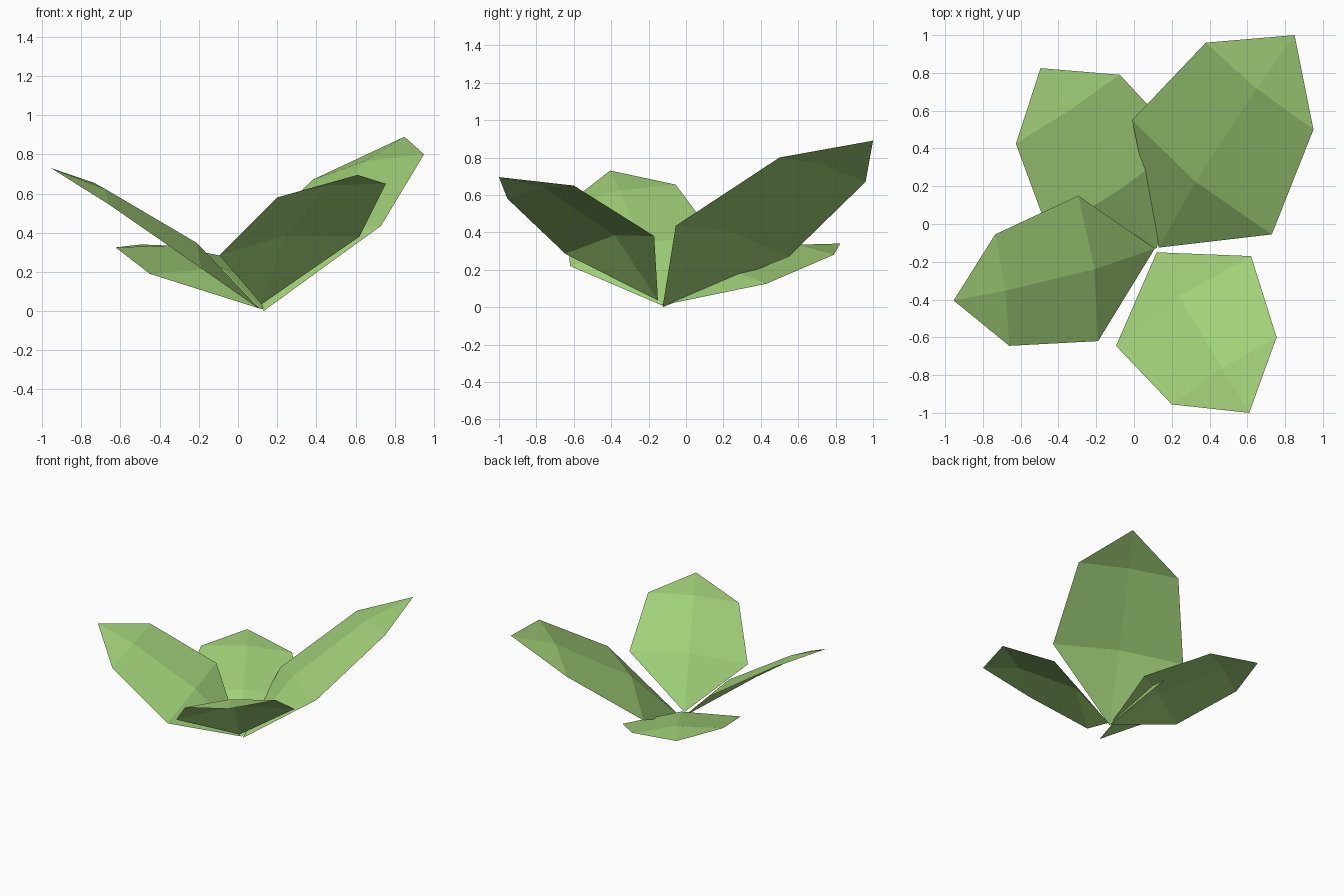
import bpy
from mathutils import Vector

if "Cube" in bpy.data.objects:
    bpy.data.objects.remove(bpy.data.objects["Cube"])

green = bpy.data.materials.new("leaf green")
green.diffuse_color = (0.36, 0.64, 0.19, 1)
green.use_nodes = True
green.node_tree.nodes["Principled BSDF"].inputs["Base Color"].default_value = green.diffuse_color


def leaf(name, base, side1, side2, tip):
    """Folded leaf: base point, two left/right pairs, tip; the midrib is raised."""
    base, tip = Vector(base), Vector(tip)
    l1, r1 = map(Vector, side1)
    l2, r2 = map(Vector, side2)
    up = (r1 - l1).cross(tip - base).normalized()
    if up.z < 0:
        up.negate()
    m1 = (l1 + r1) / 2 + up * 0.073 * (r1 - l1).length
    m2 = (l2 + r2) / 2 + up * 0.05 * (r2 - l2).length
    verts = [base, l1, m1, r1, l2, m2, r2, tip]
    faces = [(0, 2, 1), (0, 3, 2), (1, 2, 5, 4), (2, 3, 6, 5), (4, 5, 7), (5, 6, 7)]
    mesh = bpy.data.meshes.new(name)
    mesh.from_pydata(verts, [], faces)
    mesh.materials.append(green)
    mesh.update()
    # upper side faces the sky
    if sum(p.normal.z for p in mesh.polygons) < 0:
        mesh.flip_normals()
    obj = bpy.data.objects.new(name, mesh)
    bpy.context.collection.objects.link(obj)


# large leaf, back right
leaf("large_leaf", (0.13, -0.125, 0.0),
     ((-0.01, 0.55, 0.27), (0.73, -0.055, 0.435)),
     ((0.38, 0.96, 0.67), (0.95, 0.50, 0.80)), (0.85, 1.0, 0.89))
# front right leaf
leaf("front_leaf", (0.12, -0.15, 0.035),
     ((0.62, -0.17, 0.38), (-0.095, -0.645, 0.285)),
     ((0.755, -0.60, 0.65), (0.20, -0.955, 0.58)), (0.61, -1.0, 0.695))
# left leaf
leaf("left_leaf", (0.11, -0.13, 0.01),
     ((-0.19, -0.62, 0.22), (-0.295, 0.15, 0.38)),
     ((-0.66, -0.645, 0.545), (-0.735, -0.055, 0.655)), (-0.955, -0.405, 0.73))
# low leaf, back left
leaf("low_leaf", (0.12, -0.13, 0.01),
     ((-0.45, -0.05, 0.19), (0.26, 0.43, 0.125)),
     ((-0.625, 0.425, 0.325), (-0.075, 0.79, 0.28)), (-0.495, 0.825, 0.34))
